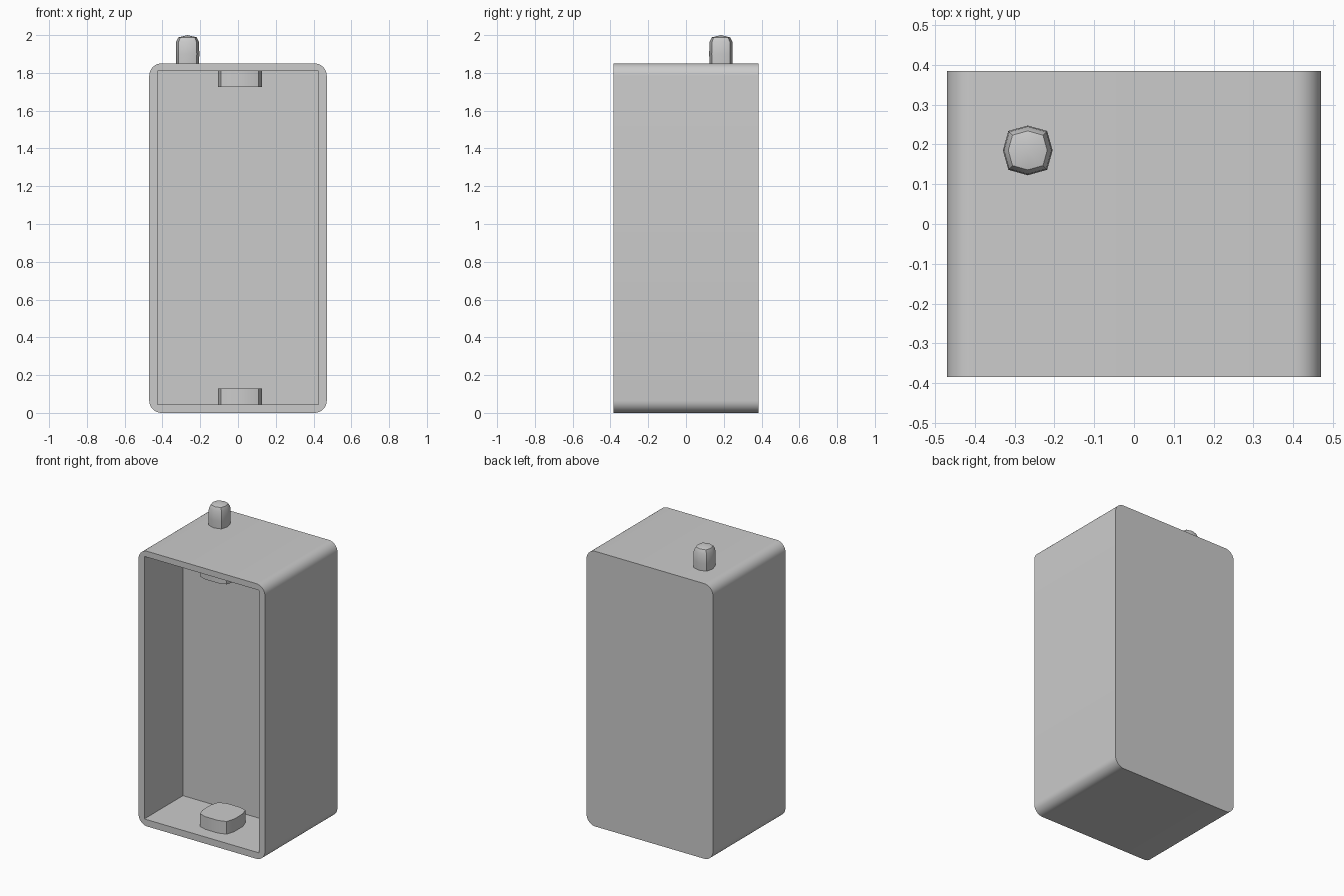
import bpy, bmesh, math

if "Cube" in bpy.data.objects:
    bpy.data.objects.remove(bpy.data.objects["Cube"])

W, D, H = 0.47, 0.385, 1.85          # half width, half depth, height of the case
CAV_W, CAV_Z0, CAV_Z1, CAV_BACK = 0.427, 0.045, 1.81, 0.025


def make_object(name, bm):
    bmesh.ops.recalc_face_normals(bm, faces=bm.faces[:])
    mesh = bpy.data.meshes.new(name)
    bm.to_mesh(mesh)
    bm.free()
    obj = bpy.data.objects.new(name, mesh)
    bpy.context.collection.objects.link(obj)
    return obj


def box(name, x, y0, y1, z0, z1, radius=0):
    bm = bmesh.new()
    bmesh.ops.create_cube(bm, size=1)
    for v in bm.verts:
        v.co = (2 * x * v.co.x, (y0 + y1) / 2 + v.co.y * (y1 - y0),
                (z0 + z1) / 2 + v.co.z * (z1 - z0))
    if radius:
        edges = [e for e in bm.edges
                 if abs(e.verts[0].co.y - e.verts[1].co.y) > 0.1]
        bmesh.ops.bevel(bm, geom=edges, offset=radius, segments=8,
                        profile=0.5, affect='EDGES')
    return make_object(name, bm)


def soft_square_stack(name, cx, cy, sides, power, rings, tip=None):
    """Loft rounded-square rings given as (half size, z)."""
    bm = bmesh.new()
    loops = []
    for r, z in rings:
        loop = []
        for i in range(sides):
            a = 2 * math.pi * i / sides
            c, s = math.cos(a), math.sin(a)
            k = r / (abs(c) ** power + abs(s) ** power) ** (1 / power)
            loop.append(bm.verts.new((cx + k * c, cy + k * s, z)))
        loops.append(loop)
    for lo, hi in zip(loops, loops[1:]):
        for i in range(sides):
            j = (i + 1) % sides
            bm.faces.new((lo[i], lo[j], hi[j], hi[i]))
    bm.faces.new(loops[0][::-1])
    if tip is None:
        bm.faces.new(loops[-1])
    else:
        top = bm.verts.new((cx, cy, tip))
        for i in range(sides):
            bm.faces.new((loops[-1][i], loops[-1][(i + 1) % sides], top))
    return make_object(name, bm)


def smooth(obj, angle=30):
    bpy.ops.object.select_all(action='DESELECT')
    obj.select_set(True)
    bpy.context.view_layer.objects.active = obj
    bpy.ops.object.shade_smooth_by_angle(angle=math.radians(angle))


# Case with rounded long edges and an open front recess
case = box("case", W, -D, D, 0, H, radius=0.065)
cutter = box("recess_cutter", CAV_W, -D - 0.1, CAV_BACK, CAV_Z0, CAV_Z1)
cutter.hide_render = True
cut = case.modifiers.new("recess", 'BOOLEAN')
cut.operation, cut.solver, cut.object = 'DIFFERENCE', 'EXACT', cutter
bpy.context.view_layer.objects.active = case
case.select_set(True)
bpy.ops.object.modifier_apply(modifier=cut.name)
bpy.data.objects.remove(cutter)
smooth(case)

# Matching pads on the recess floor and ceiling
for name, z0, z1 in (("floor_pad", CAV_Z0, 0.13), ("ceiling_pad", 1.725, CAV_Z1)):
    smooth(soft_square_stack(name, 0.01, -0.178, 16, 4.3,
                             [(0.117, z0), (0.117, z1)]), 40)

# Domed button on the roof
smooth(soft_square_stack("button", -0.267, 0.185, 8, 2.8,
                         [(0.06, H - 0.005), (0.0625, 1.9), (0.06, 1.965), (0.049, 1.988)],
                         tip=2.0), 35)
